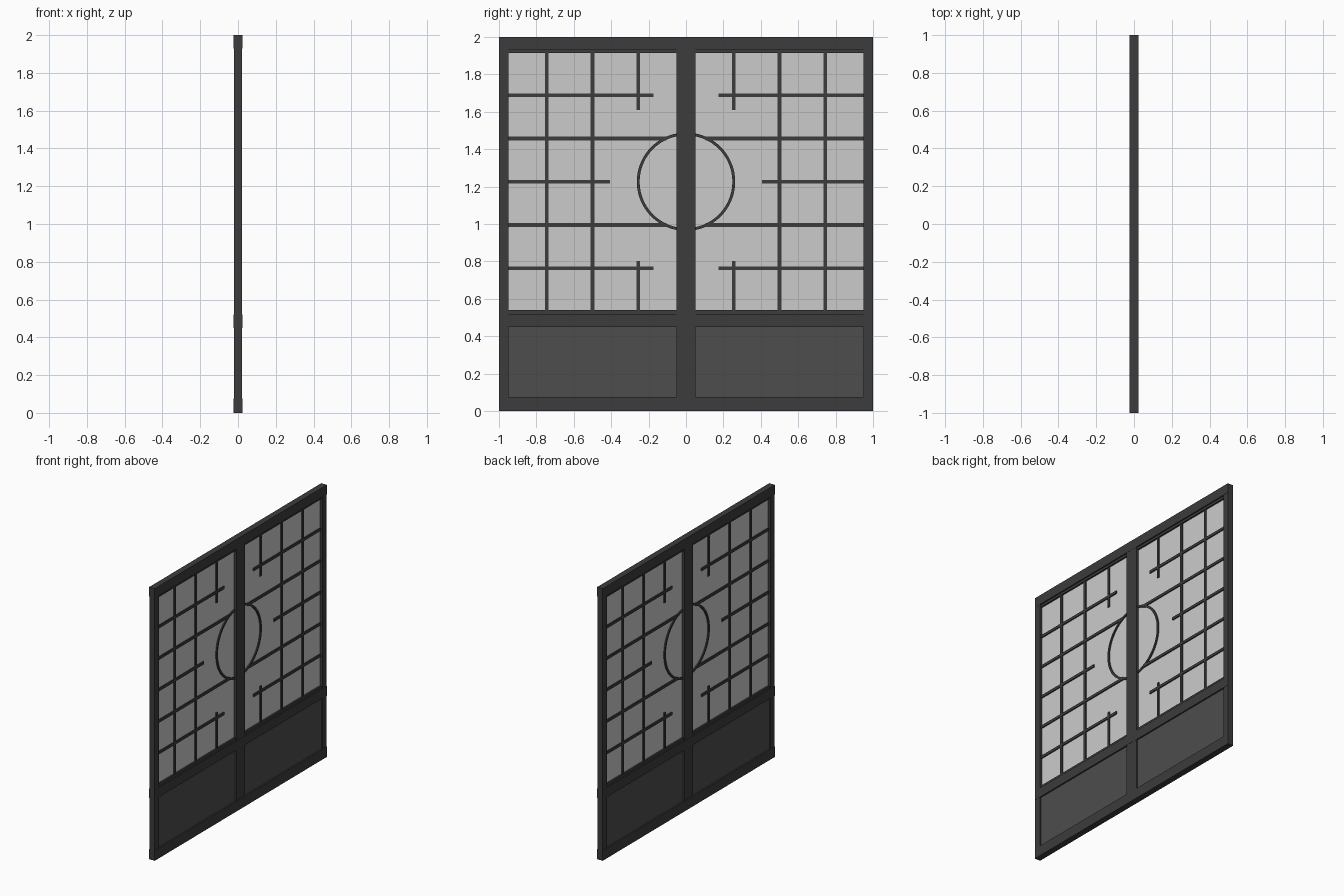
import bpy, bmesh, math

if "Cube" in bpy.data.objects:
    bpy.data.objects.remove(bpy.data.objects["Cube"])


def material(name, v):
    m = bpy.data.materials.new(name)
    m.diffuse_color = (v, v, v, 1)
    m.use_nodes = True
    m.node_tree.nodes["Principled BSDF"].inputs["Base Color"].default_value = m.diffuse_color
    return m


WOOD = material("dark_wood", 0.045)
BOARD = material("dark_board", 0.075)
PAPER = material("paper", 0.7)


def finish(bm, name, mat):
    me = bpy.data.meshes.new(name)
    bmesh.ops.recalc_face_normals(bm, faces=bm.faces)
    bm.to_mesh(me)
    bm.free()
    me.materials.append(mat)
    ob = bpy.data.objects.new(name, me)
    bpy.context.collection.objects.link(ob)
    return ob


def box(name, depth, y0, y1, z0, z1, mat=WOOD, mirror=True):
    """Slab of half-thickness depth, optionally mirrored to the other door."""
    bm = bmesh.new()
    bmesh.ops.create_cube(bm, size=1)
    for v in bm.verts:
        v.co = (v.co.x * 2 * depth,
                y1 if v.co.y > 0 else y0,
                z1 if v.co.z > 0 else z0)
    ob = finish(bm, name, mat)
    if mirror:
        mirror_y(ob)
    return ob


def mirror_y(ob):
    mod = ob.modifiers.new("other_door", 'MIRROR')
    mod.use_axis = (False, True, False)
    mod.use_mirror_merge = False


# Frame: outer stiles, meeting stile, rails
box("outer_stile", 0.0215, 0.95, 1.0, 0, 2)
box("meeting_stile", 0.0215, -0.05, 0.05, 0, 2, mirror=False)
box("bottom_rail", 0.0228, -1, 1, 0, 0.075, mirror=False)
box("middle_rail", 0.0228, -1, 1, 0.45, 0.52, mirror=False)
box("top_rail", 0.0228, -1, 1, 1.93, 2, mirror=False)

# Thin inner strips bordering the paper
box("lower_inner_strip", 0.014, 0.045, 0.955, 0.515, 0.54)
box("upper_inner_strip", 0.014, 0.045, 0.955, 1.913, 1.935)

# Infill panels
box("paper_sheet", 0.002, 0.045, 0.955, 0.53, 1.92, PAPER)
box("kick_board", 0.012, 0.045, 0.955, 0.07, 0.455, BOARD)

# Lattice: horizontal bars (height, inner end)
CZ = 1.226
PITCH = 0.2315
for i, inner in zip((-2, -1, 0, 1, 2), (0.173, 0.105, 0.407, 0.105, 0.173)):
    z = CZ + i * PITCH
    box("horizontal_bar", 0.0100, inner, 0.955, z - 0.01, z + 0.01)

# Lattice: long vertical bars and short stubs
for y in (0.5, 0.745):
    box("vertical_bar", 0.0095, y - 0.01, y + 0.01, 0.53, 1.92)
for z0, z1 in ((0.53, 0.802), (1.61, 1.92)):
    box("vertical_stub", 0.0095, 0.247, 0.265, z0, z1)

# Half moon ring on each door
bm = bmesh.new()
R0, R1, D, N = 0.248, 0.263, 0.0105, 28
a_max = math.acos(0.04 / R0)
rings = []
for i in range(N + 1):
    a = -a_max + 2 * a_max * i / N
    rings.append([bm.verts.new((x, r * math.cos(a), CZ + r * math.sin(a)))
                  for x, r in ((-D, R0), (D, R0), (D, R1), (-D, R1))])
for p, q in zip(rings, rings[1:]):
    for k in range(4):
        bm.faces.new((p[k], p[(k + 1) % 4], q[(k + 1) % 4], q[k]))
bm.faces.new(rings[0])
bm.faces.new(rings[-1])
mirror_y(finish(bm, "moon_ring", WOOD))
